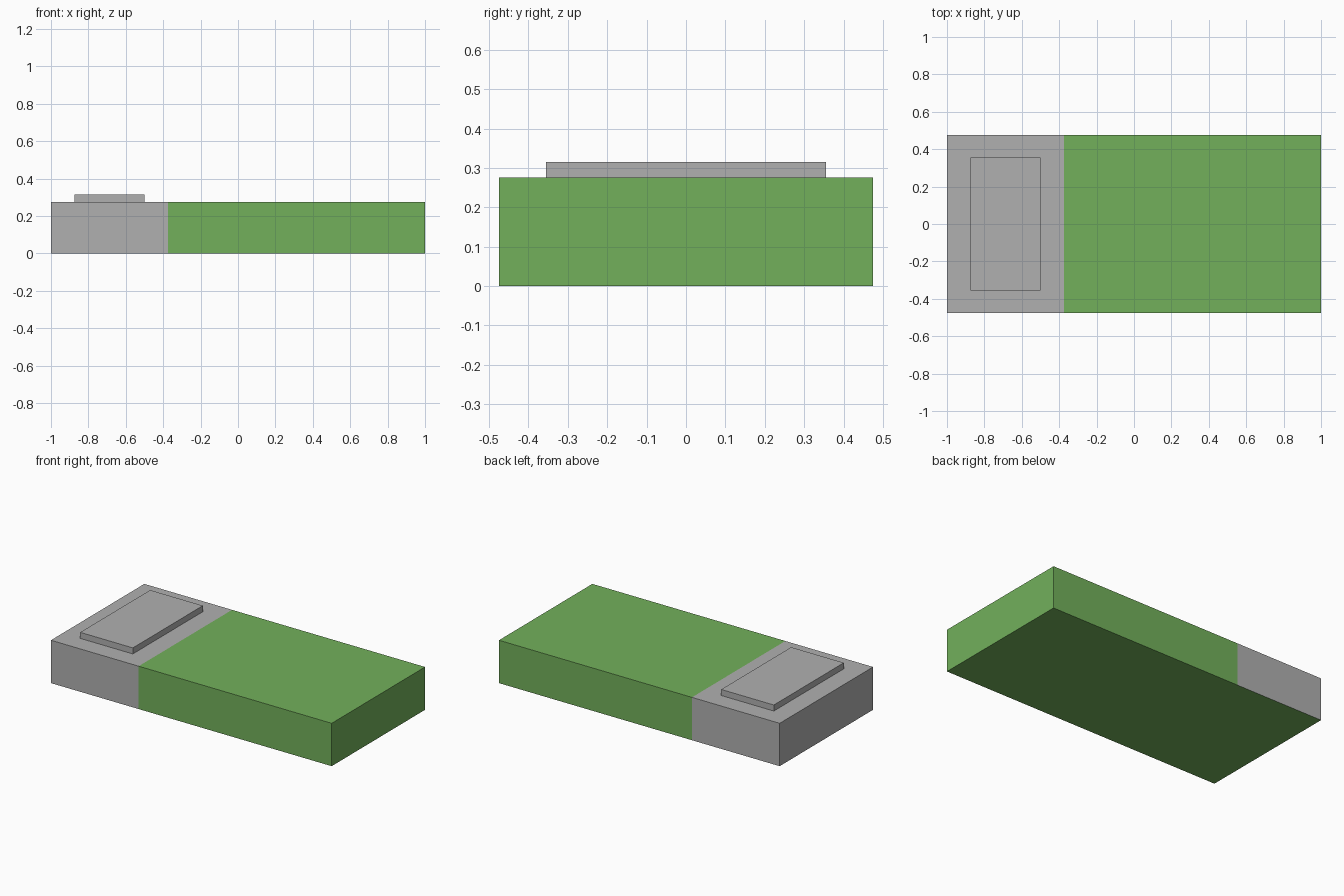
import bpy, bmesh
from mathutils import Matrix, Vector

if "Cube" in bpy.data.objects:
    bpy.data.objects.remove(bpy.data.objects["Cube"])

W, D, H = 1.0, 0.475, 0.276   # half length, half depth, height
SPLIT = -0.375                # border between paving and grass


def box(name, lo, hi, cut_x=None):
    lo, hi = Vector(lo), Vector(hi)
    bm = bmesh.new()
    mat = Matrix.Translation((lo + hi) / 2) @ Matrix.Diagonal((*(hi - lo), 1))
    bmesh.ops.create_cube(bm, size=1, matrix=mat)
    if cut_x is not None:
        bmesh.ops.bisect_plane(bm, geom=bm.verts[:] + bm.edges[:] + bm.faces[:],
                               plane_co=(cut_x, 0, 0), plane_no=(1, 0, 0))
    mesh = bpy.data.meshes.new(name)
    bm.to_mesh(mesh)
    bm.free()
    obj = bpy.data.objects.new(name, mesh)
    bpy.context.collection.objects.link(obj)
    return obj


def material(name, color):
    m = bpy.data.materials.new(name)
    m.diffuse_color = color
    m.use_nodes = True
    m.node_tree.nodes["Principled BSDF"].inputs["Base Color"].default_value = m.diffuse_color
    return m


grass = material("grass_green", (0.17, 0.435, 0.105, 1))
grey = material("paving_grey", (0.434, 0.434, 0.434, 1))

# Ground slab: paved at the left end, grass elsewhere and underneath
slab = box("ground_slab", (-W, -D, 0), (W, D, H), SPLIT)
slab.data.materials.append(grass)
slab.data.materials.append(grey)
for p in slab.data.polygons:
    p.material_index = int(p.center.x < SPLIT and p.normal.z > -0.5)

# Raised plate on the paved end
plate = box("raised_plate", (-0.875, -0.356, H), (-0.5, 0.356, 0.315))
plate.data.materials.append(grey)
